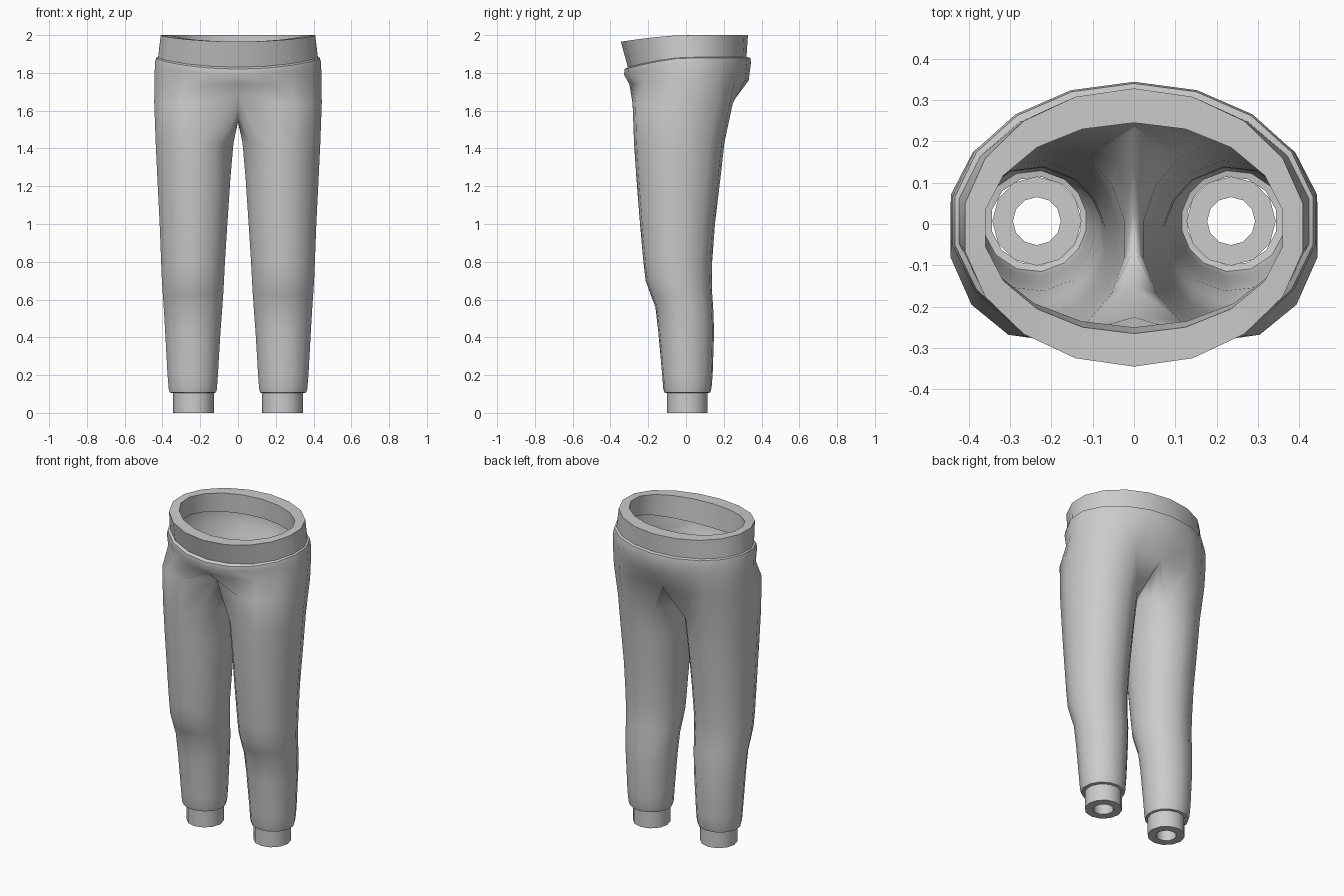
import bpy, bmesh
from math import sin, cos, radians

cube = bpy.data.objects.get("Cube")
if cube:
    bpy.data.objects.remove(cube, do_unlink=True)

# One plain grey cloth for every part
cloth = bpy.data.materials.new("grey cloth")
cloth.use_nodes = True
GREY = (0.6, 0.6, 0.6, 1)
cloth.diffuse_color = GREY
cloth.node_tree.nodes["Principled BSDF"].inputs["Base Color"].default_value = GREY

ARC, INNER = 10, 4          # points round the outside / inside of a leg
START, END = -35, 215       # outer arc of a leg in degrees, front = 0, side = 90


def add_object(name, bm):
    bmesh.ops.recalc_face_normals(bm, faces=bm.faces)
    mesh = bpy.data.meshes.new(name)
    bm.to_mesh(mesh)
    bm.free()
    mesh.materials.append(cloth)
    ob = bpy.data.objects.new(name, mesh)
    bpy.context.collection.objects.link(ob)
    bpy.ops.object.select_all(action='DESELECT')
    ob.select_set(True)
    bpy.context.view_layer.objects.active = ob
    bpy.ops.object.shade_smooth_by_angle(angle=radians(40))
    mirror = ob.modifiers.new("mirror", 'MIRROR')
    mirror.use_clip = True
    mirror.merge_threshold = 0.0005
    return ob


def bridge(bm, a, b, closed):
    n = len(a)
    for i in range(n if closed else n - 1):
        j = (i + 1) % n
        bm.faces.new((a[i], a[j], b[j], b[i]))


def loft(name, rings, closed_ring, closed_profile):
    bm = bmesh.new()
    loops = [[bm.verts.new(p) for p in ring] for ring in rings]
    for k in range(len(loops) if closed_profile else len(loops) - 1):
        bridge(bm, loops[k], loops[(k + 1) % len(loops)], closed_ring)
    return add_object(name, bm)


def oval(angles, x0, x1, y0, y1, z):
    cx, cy, rx, ry = (x0 + x1) / 2, (y0 + y1) / 2, (x1 - x0) / 2, (y1 - y0) / 2
    return [(cx + rx * sin(a), cy - ry * cos(a), z) for a in angles]


def half_oval(x, y0, y1, z_front, z_back):
    """Half hip outline from front centre to back centre, dipping at the front."""
    ring = []
    for i in range(ARC):
        a = radians(180 * i / (ARC - 1))
        dip = max(0, cos(a)) ** 1.5
        ring.append((x * sin(a), (y0 + y1) / 2 - (y1 - y0) / 2 * cos(a),
                     z_back + (z_front - z_back) * dip))
    ring[0] = (0, *ring[0][1:])
    ring[-1] = (0, *ring[-1][1:])
    return ring


arc = [radians(START + (END - START) * i / (ARC - 1)) for i in range(ARC)]
gap = 360 + START - END
inner = [radians(END + gap * i / (INNER + 1)) for i in range(1, INNER + 1)]

# Trousers: hip rings, a crotch ring with a seam, then leg rings
hips = [half_oval(*r) for r in (
    (0.425, -0.300, 0.315, 1.835, 1.885),
    (0.440, -0.325, 0.340, 1.82, 1.88),
    (0.446, -0.328, 0.344, 1.79, 1.855),
    (0.450, -0.300, 0.332, 1.74, 1.76))]
crotch = oval(arc, 0, 0.45, -0.285, 0.25, 1.64)
crotch[0], crotch[-1] = (0, -0.225, 1.69), (0, 0.235, 1.63)
seam = [(0, 0.14, 1.57), (0, 0.04, 1.54), (0, -0.06, 1.545), (0, -0.15, 1.60)]
# each row: inner x, outer x, front y, back y, height
legs = [oval(arc + inner, *r) for r in (
    (0.020, 0.442, -0.277, 0.205, 1.43),
    (0.036, 0.433, -0.265, 0.185, 1.25),
    (0.053, 0.420, -0.245, 0.155, 1.00),
    (0.066, 0.412, -0.227, 0.140, 0.80),
    (0.071, 0.408, -0.215, 0.138, 0.70),
    (0.075, 0.403, -0.190, 0.140, 0.63),
    (0.080, 0.398, -0.163, 0.145, 0.56),
    (0.090, 0.390, -0.148, 0.150, 0.43),
    (0.104, 0.377, -0.127, 0.142, 0.20),
    (0.109, 0.371, -0.122, 0.136, 0.13),
    (0.114, 0.366, -0.116, 0.130, 0.108),
    (0.127, 0.347, -0.100, 0.115, 0.105))]

bm = bmesh.new()
hip_loops = [[bm.verts.new(p) for p in r] for r in hips]
crotch_loop = [bm.verts.new(p) for p in crotch + seam]
leg_loops = [[bm.verts.new(p) for p in r] for r in legs]
for a, b in zip(hip_loops, hip_loops[1:] + [crotch_loop[:ARC]]):
    bridge(bm, a, b, False)
for a, b in zip([crotch_loop] + leg_loops, leg_loops):
    bridge(bm, a, b, True)
add_object("trousers", bm)

# Waistband: thick ring, wider at front and back than at the sides
loft("waistband", [half_oval(*r) for r in (
    (0.430, -0.305, 0.320, 1.82, 1.88),
    (0.415, -0.345, 0.328, 1.965, 2.0),
    (0.365, -0.265, 0.245, 1.965, 2.0),
    (0.375, -0.250, 0.245, 1.82, 1.88))], False, True)

# Ankle cuffs: short thick tubes
cuff_angles = [radians(30 * i) for i in range(12)]
loft("ankle_cuffs", [oval(cuff_angles, 0.235 - r, 0.235 + r, 0.007 - r, 0.007 + r, z)
                     for r, z in ((0.108, 0), (0.108, 0.12), (0.058, 0.12), (0.058, 0))],
     True, True)
